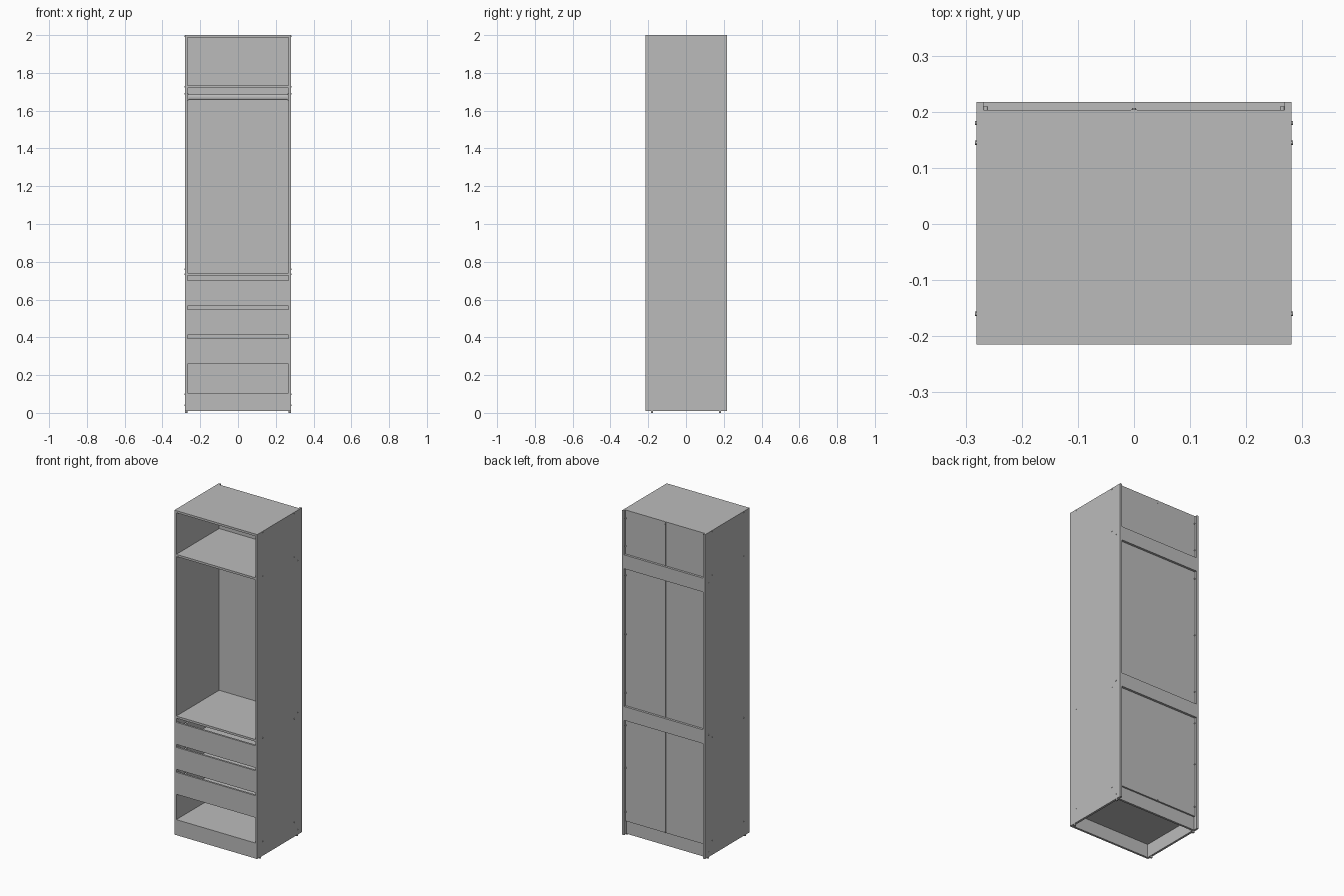
import bpy
import math

cube = bpy.data.objects.get("Cube")
if cube:
    bpy.data.objects.remove(cube, do_unlink=True)

grey = bpy.data.materials.new("board grey")
grey.use_nodes = True
COLOUR = (0.5, 0.5, 0.5, 1)
grey.diffuse_color = COLOUR
grey.node_tree.nodes["Principled BSDF"].inputs["Base Color"].default_value = COLOUR

# Main dimensions
HALF = 0.281          # outer half width
T = 0.013             # board thickness
IN = HALF - T         # inner half width
FRONT, BACK = -0.215, 0.217
PANEL = 0.203         # rear face of the thin back panel
FLOOR, TOP = 0.01, 2.0


def box(name, x, y, z):
    """Board spanning the given (low, high) ranges."""
    bpy.ops.mesh.primitive_cube_add(size=1)
    ob = bpy.context.object
    ob.name = name
    ob.location = [(a + b) / 2 for a, b in (x, y, z)]
    ob.scale = [b - a for a, b in (x, y, z)]
    bpy.ops.object.transform_apply(location=False, rotation=False, scale=True)
    ob.data.materials.append(grey)
    return ob


def disc(name, loc, radius, depth, rot=(0, 0, 0)):
    bpy.ops.mesh.primitive_cylinder_add(vertices=16, radius=radius, depth=depth,
                                        location=loc, rotation=rot)
    ob = bpy.context.object
    ob.name = name
    ob.data.materials.append(grey)
    bpy.ops.object.shade_smooth_by_angle()
    return ob


def span(c, half):
    return (c - half, c + half)


inner = (-IN, IN)

# Side panels, feet and screw caps
shelf_tops = {"bottom_shelf": 0.105, "middle_shelf": 0.74, "upper_shelf": 1.732, "top_panel": TOP}
for side, label in ((1, "left"), (-1, "right")):
    box(label + "_side_panel", sorted((side * IN, side * HALF)), (FRONT, BACK), (FLOOR, TOP))
    for y in (-0.18, 0.18):
        disc(label + "_foot", (side * (HALF - T / 2), y, FLOOR / 2), 0.006, FLOOR)
    for top in shelf_tops.values():
        for y in (-0.16, 0.145):
            disc(label + "_screw_cap", (side * HALF, y, top - T / 2), 0.004, 0.004,
                 (0, math.pi / 2, 0))
    for z in (0.04, 0.76, 1.69):
        disc(label + "_rail_cap", (side * HALF, 0.18, z), 0.004, 0.004, (0, math.pi / 2, 0))

# Horizontal boards
for name, top in shelf_tops.items():
    box(name, inner, (FRONT, PANEL - 0.003), (top - T, top))

# Plinths under the bottom shelf
box("front_plinth", inner, (FRONT, FRONT + T), (FLOOR, 0.092))
box("rear_plinth", inner, (0.18, 0.18 + T), (FLOOR, 0.092))

# Thin back panel, its centre joint, and stiffening rails behind it
box("back_panel", inner, (PANEL - 0.003, PANEL), (0.092, TOP))
box("back_joint_strip", span(0, 0.005), (PANEL, PANEL + 0.0015), (0.092, TOP))
for z in (0.715, 1.645):
    box("back_rail", inner, (PANEL, BACK), (z, z + 0.085))

# Fixings that hold the back panel
for x in (-IN + 0.004, IN - 0.004):
    for z in (0.15, 0.42, 0.68, 0.88, 1.24, 1.6, 1.78, 1.95):
        disc("panel_fixing", (x, PANEL + 0.003, z), 0.004, 0.006, (math.pi / 2, 0, 0))
for z in (0.1, 1.985):
    disc("joint_fixing", (0, PANEL + 0.002, z), 0.004, 0.004, (math.pi / 2, 0, 0))

# Hanging rail with end brackets
rail = disc("hanging_rail", (0, 0, 1.671), 0.014, 2 * IN, (0, math.pi / 2, 0))
rail.scale = (1, 0.5, 1)
for side in (-1, 1):
    box("rail_bracket", span(side * (IN - 0.003), 0.003), span(0, 0.012), (1.654, 1.692))

# Drawers: front board with an open box behind it
for i in range(3):
    z = 0.26 + i * 0.153
    box("drawer_front", (-IN + 0.001, IN - 0.001), (FRONT + 0.001, FRONT + T), (z, z + 0.135))
    for side in (-1, 1):
        box("drawer_side", span(side * 0.25, 0.006), (FRONT + T, 0.17), (z + 0.01, z + 0.11))
        box("drawer_runner", span(side * 0.262, 0.006), (FRONT + T, 0.17), (z + 0.03, z + 0.05))
    box("drawer_back", (-0.244, 0.244), (0.158, 0.17), (z + 0.01, z + 0.11))
    box("drawer_bottom", (-0.244, 0.244), (FRONT + T, 0.158), (z + 0.012, z + 0.016))
